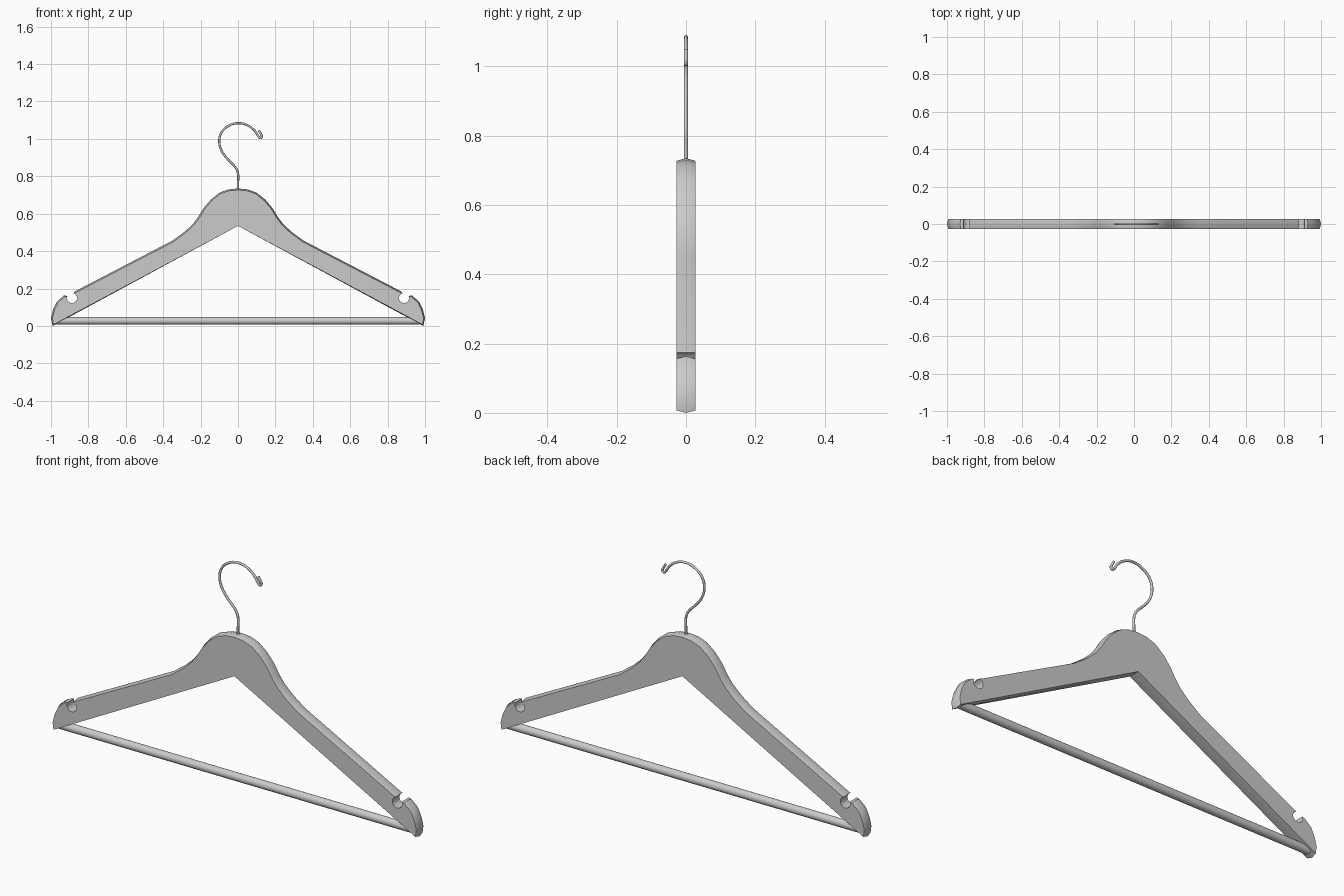
import bpy, bmesh, math
from mathutils import Vector

cube = bpy.data.objects.get("Cube")
if cube:
    bpy.data.objects.remove(cube, do_unlink=True)

HALF_DEPTH = 0.028
CROWN = 0.008


def make_material(name, rgb):
    mat = bpy.data.materials.new(name)
    mat.use_nodes = True
    colour = (*rgb, 1.0)
    mat.diffuse_color = colour
    mat.node_tree.nodes["Principled BSDF"].inputs["Base Color"].default_value = colour
    return mat


grey = make_material("plain grey", (0.6, 0.6, 0.6))


def finish(obj, angle):
    obj.data.materials.append(grey)
    bpy.ops.object.select_all(action='DESELECT')
    obj.select_set(True)
    bpy.context.view_layer.objects.active = obj
    bpy.ops.object.shade_smooth_by_angle(angle=math.radians(angle))


# Outer edge of one arm, from the crest down to the tip; each point has its crown height
shoulder = [(0.05, 0.722), (0.095, 0.706), (0.14, 0.67), (0.178, 0.625),
            (0.205, 0.58), (0.235, 0.54), (0.28, 0.498), (0.345, 0.45), (0.872, 0.176)]
tip = [(0.926, 0.156), (0.962, 0.125), (0.981, 0.085), (0.992, 0.042), (0.987, 0.007)]
notch = []
for i in range(11):
    a = math.radians(110 + i * 27.5)
    notch.append((0.888 + 0.027 * math.cos(a), 0.149 + 0.027 * math.sin(a)))
arm = ([(p, CROWN) for p in shoulder] + [(p, 0) for p in notch] + [(p, CROWN) for p in tip])

# Closed outline: crest, left arm, inner peak, mirrored arm
outline = [((0, 0.727), CROWN)] + arm + [((0, 0.535), 0)]
outline += [((-x, z), c) for (x, z), c in reversed(arm)]
points = [Vector(p) for p, c in outline]
count = len(points)

# Middle loop pushed outward to give the outer edge its crowned section
middle = []
for i, (p, crown) in enumerate(outline):
    before = (points[i] - points[i - 1]).normalized()
    after = (points[(i + 1) % count] - points[i]).normalized()
    tangent = (before + after).normalized()
    middle.append(points[i] + Vector((-tangent.y, tangent.x)) * crown)

bm = bmesh.new()
loops = []
for y, ring in ((-HALF_DEPTH, points), (0, middle), (HALF_DEPTH, points)):
    loops.append([bm.verts.new((p.x, y, p.y)) for p in ring])
for a, b in zip(loops, loops[1:]):
    for i in range(count):
        j = (i + 1) % count
        bm.faces.new((a[i], a[j], b[j], b[i]))
bm.faces.new(loops[0])
bm.faces.new(loops[2])
bmesh.ops.recalc_face_normals(bm, faces=bm.faces)
mesh = bpy.data.meshes.new("shoulder_frame")
bm.to_mesh(mesh)
bm.free()
frame = bpy.data.objects.new("shoulder_frame", mesh)
bpy.context.collection.objects.link(frame)
finish(frame, 32)

# Round trouser bar
bpy.ops.mesh.primitive_cylinder_add(vertices=20, radius=0.02, depth=1.94,
                                    location=(0, 0, 0.027), rotation=(0, math.pi / 2, 0))
bar = bpy.context.object
bar.name = "trouser_bar"
finish(bar, 40)

# Wire hook with its end folded back
path = [(0, 0.7), (0, 0.76), (0, 0.815), (-0.012, 0.845), (-0.058, 0.895),
        (-0.088, 0.938), (-0.1, 0.985), (-0.088, 1.035), (-0.05, 1.07), (0, 1.084),
        (0.05, 1.073), (0.09, 1.043), (0.111, 1.012), (0.12, 1.005), (0.128, 1.013),
        (0.123, 1.026), (0.111, 1.046)]
curve = bpy.data.curves.new("wire_hook", 'CURVE')
curve.dimensions = '3D'
curve.bevel_depth = 0.006
curve.bevel_resolution = 2
curve.resolution_u = 4
curve.use_fill_caps = True
spline = curve.splines.new('BEZIER')
spline.bezier_points.add(len(path) - 1)
for bp, (x, z) in zip(spline.bezier_points, path):
    bp.co = (x, 0, z)
    bp.handle_left_type = bp.handle_right_type = 'AUTO'
hook = bpy.data.objects.new("wire_hook", curve)
bpy.context.collection.objects.link(hook)
bpy.ops.object.select_all(action='DESELECT')
hook.select_set(True)
bpy.context.view_layer.objects.active = hook
bpy.ops.object.convert(target='MESH')
finish(bpy.context.object, 50)
